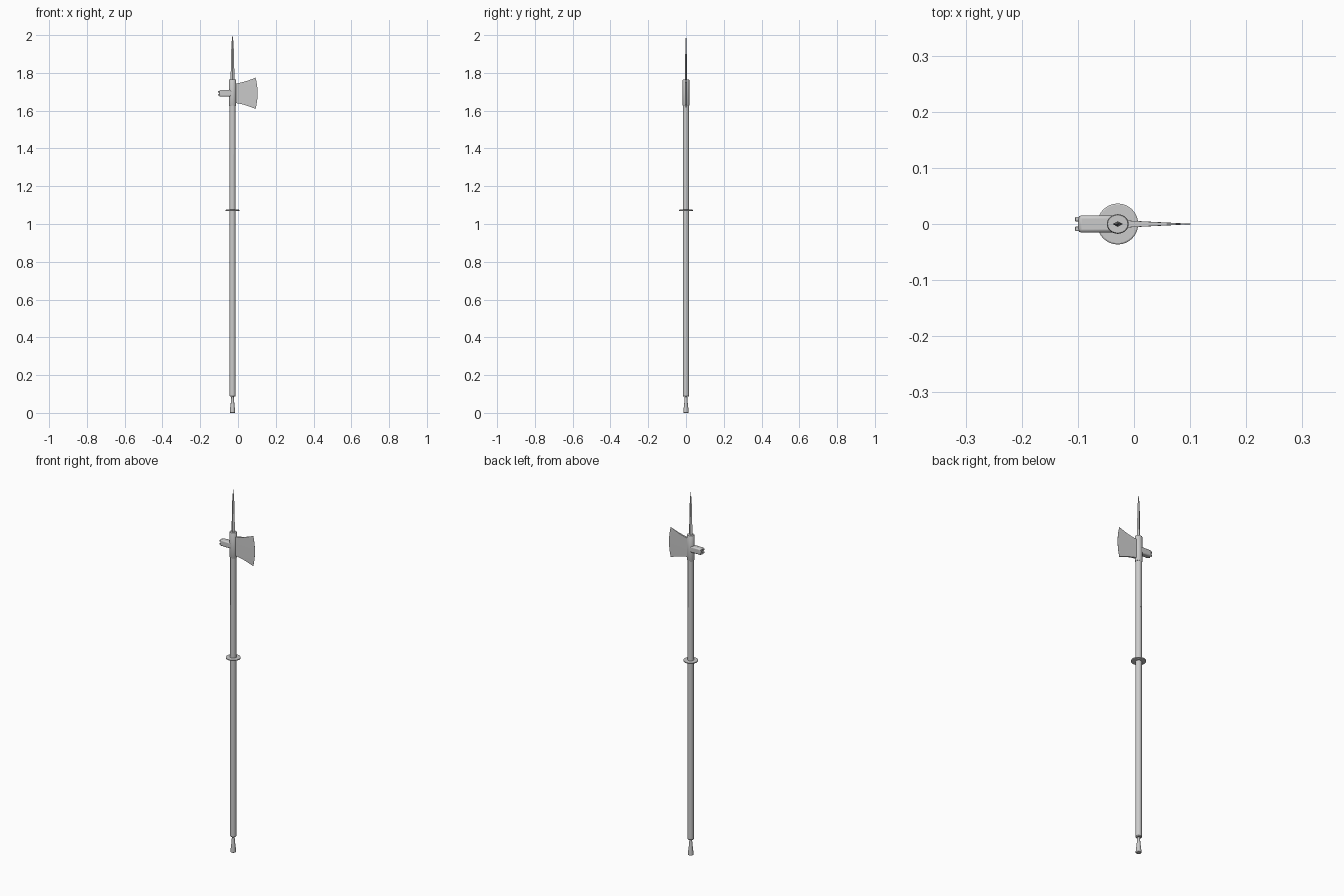
import bpy, bmesh
from math import cos, sin, pi

if "Cube" in bpy.data.objects:
    bpy.data.objects.remove(bpy.data.objects["Cube"])

CX = -0.029     # shaft axis
HZ = 1.692      # head height


def make(name, bm, smooth=False, bevel=0):
    bmesh.ops.recalc_face_normals(bm, faces=bm.faces)
    me = bpy.data.meshes.new(name)
    bm.to_mesh(me)
    bm.free()
    ob = bpy.data.objects.new(name, me)
    bpy.context.collection.objects.link(ob)
    if bevel:
        m = ob.modifiers.new("bevel", 'BEVEL')
        m.width, m.segments, m.limit_method = bevel, 2, 'ANGLE'
    if smooth:
        bpy.context.view_layer.objects.active = ob
        ob.select_set(True)
        bpy.ops.object.shade_smooth_by_angle()
        ob.select_set(False)
    return ob


def loft(name, rings, n, **kw):
    """Stack elliptical rings (z, rx, ry) around the shaft axis."""
    bm = bmesh.new()
    loops = [[bm.verts.new((CX + rx * cos(2 * pi * i / n),
                            ry * sin(2 * pi * i / n), z))
              for i in range(n)] for z, rx, ry in rings]
    for a, b in zip(loops, loops[1:]):
        for i in range(n):
            j = (i + 1) % n
            bm.faces.new((a[i], a[j], b[j], b[i]))
    bm.faces.new(loops[0])
    bm.faces.new(loops[-1])
    return make(name, bm, **kw)


def box(name, c, s, **kw):
    bm = bmesh.new()
    bmesh.ops.create_cube(bm, size=1)
    bmesh.ops.scale(bm, vec=s, verts=bm.verts)
    bmesh.ops.translate(bm, vec=c, verts=bm.verts)
    return make(name, bm, **kw)


# Round shaft
loft("shaft", [(0.086, .013, .013), (0.09, .016, .016), (1.65, .016, .016)],
     24, smooth=True)

# Flared butt cap
loft("butt_cap", [(0, .012, .012), (.002, .014, .014), (.01, .014, .014),
                  (.05, .0095, .0095), (.092, .006, .006)], 16, smooth=True)

# Hand guard disc
loft("guard_disc", [(1.068, .034, .034), (1.0695, .0365, .0365),
                    (1.0745, .0365, .0365), (1.076, .034, .034)], 32, smooth=True)

# Oval head socket
loft("socket", [(1.626, .018, .016), (1.629, .0195, .0175),
                (1.763, .0195, .0175), (1.766, .018, .016)], 24, smooth=True)

# Flat diamond top spike
loft("top_spike", [(1.76, .0095, .005), (1.80, .0095, .005),
                   (1.9, .008, .004), (1.96, .005, .0025),
                   (2.0, .0005, .0005)], 4)

# Langets down both sides of the shaft
for side, s in (("front", -1), ("back", 1)):
    box("langet_" + side, (CX, s * .0155, 1.505), (.009, .003, .274))

# Hammer with four prongs
box("hammer", (-.066, 0, HZ), (.067, .031, .034), bevel=.006, smooth=True)
for i in (-1, 1):
    for k in (-1, 1):
        box("hammer_prong", (-.099, i * .0085, HZ + k * .009),
            (.012, .008, .008), bevel=.0015)

# Axe blade: concave flanks, curved edge, tapering to a sharp edge
bm = bmesh.new()
N = 10
rows = []
for t in range(9):
    u = t / 8
    half = .05 + .033 * u ** 1.6
    half_y = .0068 * (1 - u) + .0003
    row = []
    for i in range(N + 1):
        v = 2 * i / N - 1
        x = -.03 + u * (.1335 - .0105 * v * v)
        z = HZ + v * half
        row.append([bm.verts.new((x, s * half_y, z)) for s in (-1, 1)])
    rows.append(row)
for a, b in zip(rows, rows[1:]):
    for i in range(N):
        for s in (0, 1):
            bm.faces.new((a[i][s], b[i][s], b[i + 1][s], a[i + 1][s]))
    for e in (0, N):
        bm.faces.new((a[e][0], b[e][0], b[e][1], a[e][1]))
for r in (rows[0], rows[-1]):
    for i in range(N):
        bm.faces.new((r[i][0], r[i + 1][0], r[i + 1][1], r[i][1]))
make("axe_blade", bm, smooth=True)
